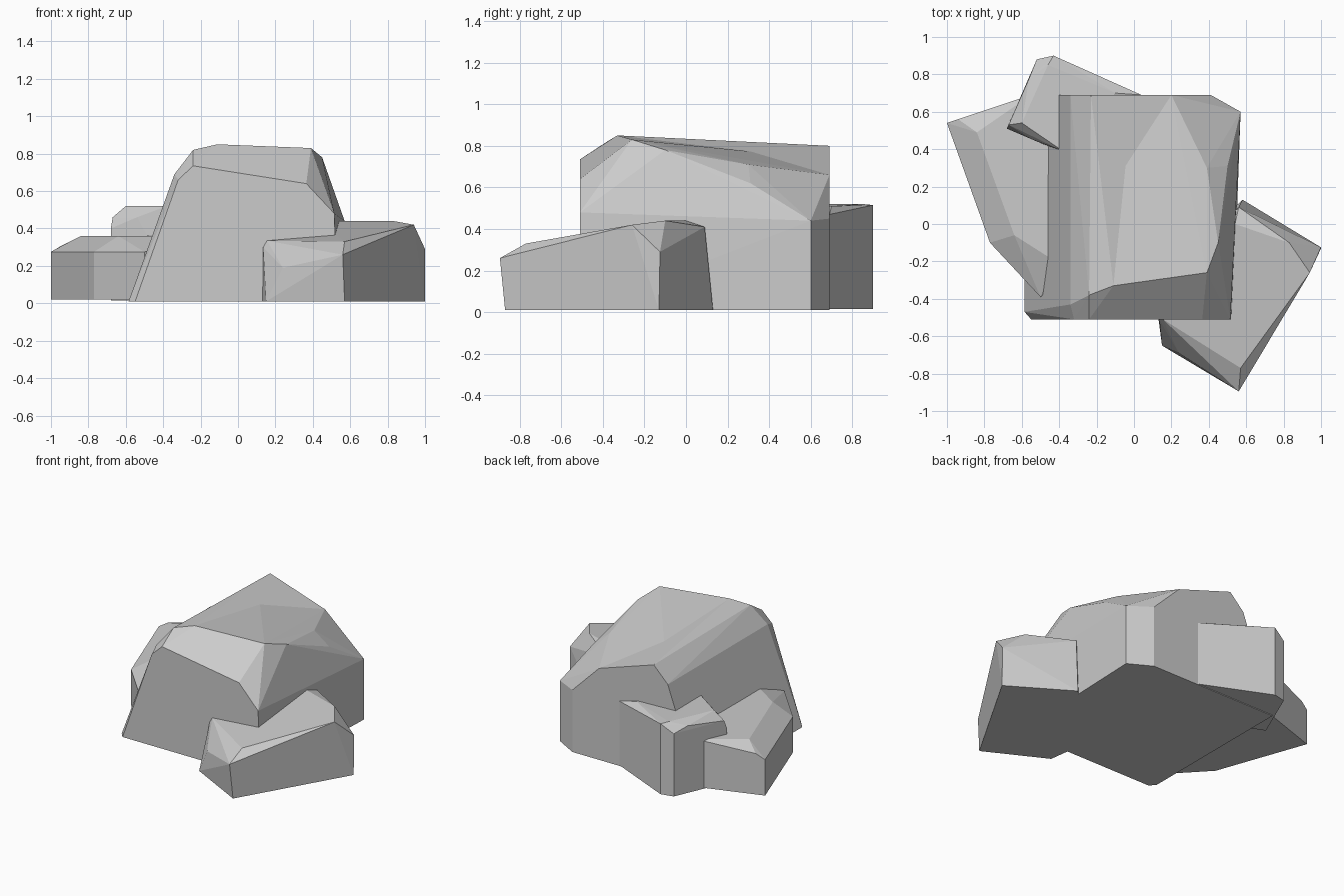
import bpy, bmesh


def rock(name, foot, top, base=0.01):
    """Faceted boulder: convex hull of a footprint and its upper corner points."""
    bm = bmesh.new()
    for p in [(x, y, base) for x, y in foot] + top:
        bm.verts.new(p)
    res = bmesh.ops.convex_hull(bm, input=bm.verts)
    loose = {e for e in res["geom_interior"] + res["geom_unused"]
             if isinstance(e, bmesh.types.BMVert)}
    bmesh.ops.delete(bm, geom=list(loose), context='VERTS')
    bmesh.ops.dissolve_limit(bm, angle_limit=0.03, verts=bm.verts, edges=bm.edges)
    bmesh.ops.recalc_face_normals(bm, faces=bm.faces)
    mesh = bpy.data.meshes.new(name)
    bm.to_mesh(mesh)
    bm.free()
    ob = bpy.data.objects.new(name, mesh)
    bpy.context.collection.objects.link(ob)
    return ob


# Large central boulder, sloped left side, falling away to the back right
main = rock("main_boulder",
    [(-.585, -.47), (-.55, -.51), (.53, -.51), (.54, .1), (.57, .6), (.41, .69), (-.585, .69)],
    [(-.32, -.51, .66), (-.24, -.51, .735), (.365, -.51, .64), (.515, -.51, .48),
     (-.34, -.43, .69), (-.24, -.38, .82), (-.11, -.33, .85), (.39, -.26, .83),
     (.45, -.1, .78), (.5, .31, .62), (.39, .3, .71), (.57, .6, .44), (.41, .69, .45),
     (.2, .69, .66), (.13, .6, .69), (-.22, .54, .75), (-.34, .69, .69)])

# Raised ridge along the boulder's left and back top edge
rock("boulder_ridge",
    [(-.3, -.36), (-.3, .69), (.15, .69), (.1, .6)],
    [(-.34, -.43, .69), (-.24, -.38, .82), (-.11, -.33, .85), (-.12, -.22, .845),
     (-.34, .69, .69), (-.23, .69, .80), (.2, .69, .66), (.13, .6, .69), (-.22, .54, .75)],
    base=.55)
ridge = bpy.data.objects["boulder_ridge"]
mod = main.modifiers.new("join_ridge", 'BOOLEAN')
mod.operation, mod.solver, mod.object = 'UNION', 'EXACT', ridge
bpy.context.view_layer.objects.active = main
bpy.ops.object.modifier_apply(modifier=mod.name)
bpy.data.objects.remove(ridge)

# Low rock at the front right
rock("front_right_rock",
    [(.13, -.5), (.15, -.65), (.57, -.87), (1, -.13), (.58, .13), (.4, -.05)],
    [(.135, -.51, .3), (.155, -.51, .335), (.24, -.69, .19), (.56, -.895, .26),
     (.57, -.77, .33), (.94, -.26, .42), (1, -.125, .29), (.83, -.1, .44),
     (.56, .09, .41), (.54, 0, .44), (.45, -.1, .42)])

# Low rock on the left
rock("left_rock",
    [(-1, .54), (-.94, .56), (-.55, .69), (-.4, .5), (-.44, -.36), (-.5, -.39), (-.77, -.1)],
    [(-1, .54, .275), (-.94, .56, .31), (-.77, -.1, .275), (-.5, -.39, .275),
     (-.84, .49, .36), (-.64, -.06, .36), (-.46, -.36, .285), (-.42, -.2, .36),
     (-.55, .69, .36), (-.4, .5, .365)], base=.02)

# Taller rock at the back left
rock("back_left_rock",
    [(-.68, .51), (-.54, .45), (-.3, .35), (-.52, .88), (-.43, .9), (.04, .69), (-.1, .5)],
    [(-.68, .51, .4), (-.67, .53, .46), (-.54, .45, .46), (-.6, .54, .52),
     (-.38, .39, .52), (-.56, .78, .49), (-.52, .88, .46), (-.46, .85, .52),
     (-.43, .9, .515), (-.1, .7, .51), (.04, .69, .47)], base=.015)
